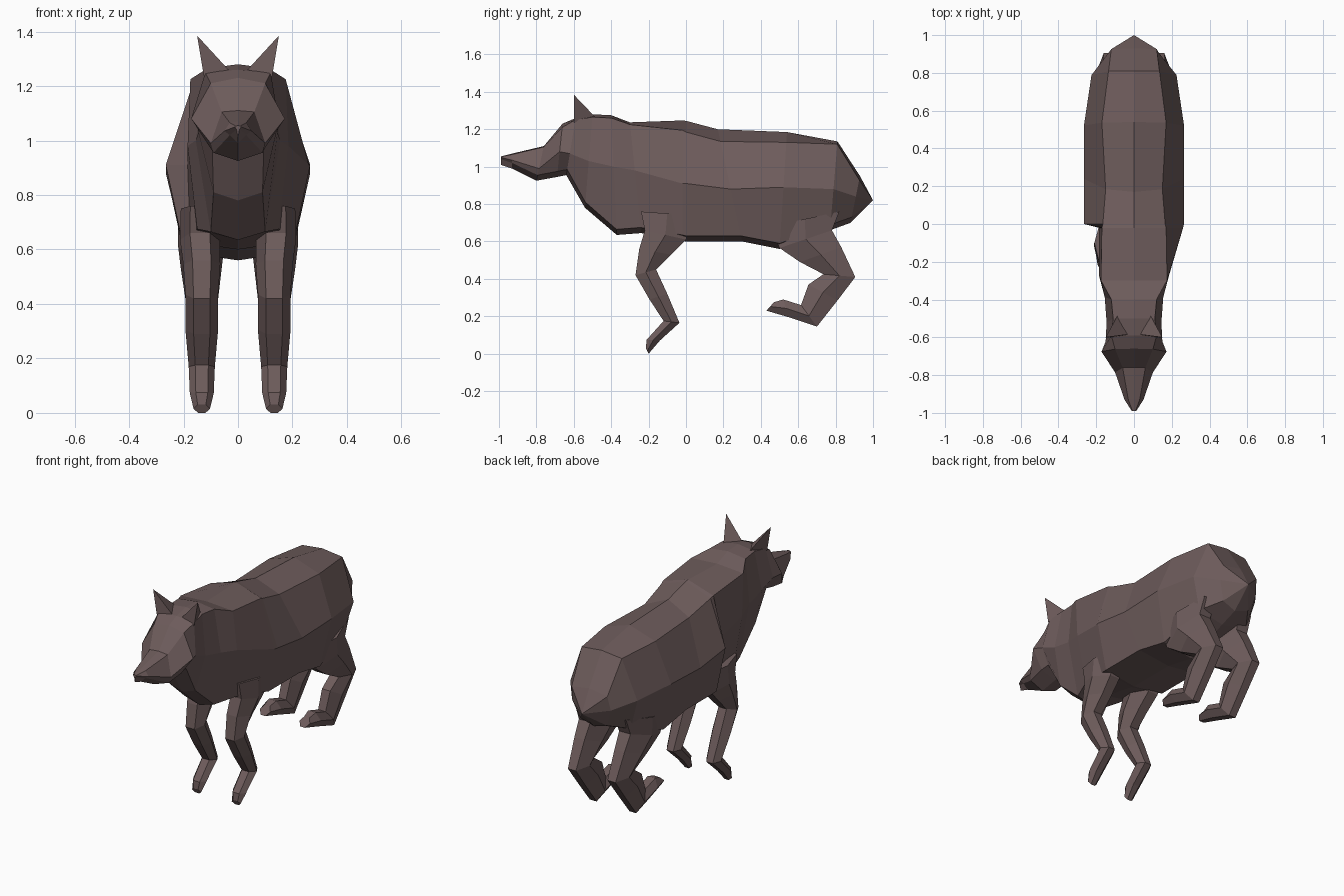
import bpy, bmesh
from mathutils import Vector

fur = bpy.data.materials.new("brown_fur")
fur.diffuse_color = (0.155, 0.107, 0.106, 1)


def make(name, bm):
    bmesh.ops.recalc_face_normals(bm, faces=bm.faces)
    me = bpy.data.meshes.new(name)
    bm.to_mesh(me)
    bm.free()
    me.materials.append(fur)
    ob = bpy.data.objects.new(name, me)
    bpy.context.collection.objects.link(ob)
    return ob


def loft(name, rings, tip=None):
    bm = bmesh.new()
    loops = [[bm.verts.new(p) for p in r] for r in rings]
    n = len(loops[0])
    for a, b in zip(loops, loops[1:]):
        for i in range(n):
            j = (i + 1) % n
            bm.faces.new((a[i], a[j], b[j], b[i]))
    bm.faces.new(loops[0])
    if tip:
        t = bm.verts.new(tip)
        for i in range(n):
            bm.faces.new((loops[-1][i], loops[-1][(i + 1) % n], t))
    else:
        bm.faces.new(loops[-1])
    return make(name, bm)


def body_ring(yt, zt, cx, cz, mx, mz, lx, yb, zb):
    """Eight-sided section: top, corner, middle, low corner, bottom, mirrored."""
    def pt(x, z):
        f = (zt - z) / (zt - zb)
        return (x, yt + (yb - yt) * f, z)
    half = [(cx, cz), (mx, mz), (lx, zb + 0.03)]
    right = [pt(x, z) for x, z in half]
    left = [pt(-x, z) for x, z in reversed(half)]
    return [pt(0, zt)] + right + [pt(0, zb)] + left


# Head, neck, chest, back and rump, from nose to tail
sections = [
    (-0.99, 1.055, 0.008, 1.053, 0.012, 1.05, 0.005, -0.99, 1.01),
    (-0.93, 1.07, 0.03, 1.065, 0.05, 1.035, 0.03, -0.93, 0.99),
    (-0.76, 1.11, 0.06, 1.105, 0.10, 0.99, 0.09, -0.80, 0.925),
    (-0.66, 1.23, 0.10, 1.21, 0.172, 1.08, 0.10, -0.69, 0.945),
    (-0.59, 1.26, 0.12, 1.25, 0.15, 1.07, 0.095, -0.64, 0.955),
    (-0.50, 1.28, 0.11, 1.265, 0.145, 1.03, 0.09, -0.54, 0.78),
    (-0.40, 1.275, 0.12, 1.26, 0.155, 1.00, 0.10, -0.37, 0.635),
    (-0.30, 1.237, 0.175, 1.225, 0.185, 0.98, 0.15, -0.24, 0.645),
    (-0.02, 1.247, 0.17, 1.195, 0.26, 0.91, 0.20, -0.02, 0.605),
    (0.00, 1.245, 0.165, 1.185, 0.265, 0.91, 0.205, 0.00, 0.60),
    (0.17, 1.20, 0.15, 1.135, 0.265, 0.88, 0.205, 0.30, 0.60),
    (0.54, 1.185, 0.17, 1.13, 0.265, 0.89, 0.20, 0.50, 0.56),
    (0.81, 1.135, 0.135, 1.12, 0.225, 0.88, 0.17, 0.77, 0.66),
]
rings = [body_ring(*s) for s in sections]
# stepped shoulder on the left side only
for i, x in ((5, 0.175), (6, 0.185), (7, 0.17)):
    rings[8][i] = (-x, -0.02, rings[8][i][2])
rings.append(body_ring(0.93, 0.95, 0.12, 0.93, 0.13, 0.84, 0.09, 0.88, 0.70))
loft("body", rings, (0, 1.0, 0.82))


def leg(name, side, sections):
    """Six-sided limb; each section is front y,z, back y,z, centre x, half width."""
    rings = []
    for fy, fz, by, bz, cx, w in sections:
        ring = []
        for t, k in ((0, 0.5), (0.5, 1), (1, 0.45), (1, -0.45), (0.5, -1), (0, -0.5)):
            ring.append((side * (cx + k * w), fy + (by - fy) * t, fz + (bz - fz) * t))
        rings.append(ring)
    loft(name, rings)


front = [
    (-0.24, 0.76, 0.04, 0.74, 0.14, 0.07),
    (-0.22, 0.66, 0.00, 0.61, 0.14, 0.073),
    (-0.25, 0.56, -0.08, 0.53, 0.133, 0.068),
    (-0.27, 0.42, -0.16, 0.45, 0.133, 0.06),
    (-0.195, 0.29, -0.10, 0.32, 0.133, 0.06),
    (-0.12, 0.175, -0.035, 0.165, 0.133, 0.048),
    (-0.21, 0.075, -0.14, 0.07, 0.133, 0.044),
    (-0.215, 0.03, -0.20, 0.00, 0.133, 0.03),
]
hind = [
    (0.45, 0.68, 0.82, 0.76, 0.13, 0.09),
    (0.50, 0.565, 0.78, 0.66, 0.135, 0.085),
    (0.61, 0.49, 0.83, 0.57, 0.135, 0.075),
    (0.735, 0.425, 0.905, 0.41, 0.133, 0.06),
    (0.655, 0.37, 0.81, 0.285, 0.133, 0.055),
    (0.615, 0.26, 0.70, 0.145, 0.133, 0.05),
    (0.52, 0.29, 0.55, 0.195, 0.133, 0.05),
    (0.47, 0.275, 0.43, 0.23, 0.133, 0.035),
]
for side, label in ((1, "right"), (-1, "left")):
    leg("front_leg_" + label, side, front)
    leg("hind_leg_" + label, side, hind)
    # Ear: slim three-sided spike
    bm = bmesh.new()
    tip, a, b, c = [bm.verts.new((side * x, y, z)) for x, y, z in (
        (0.15, -0.60, 1.385), (0.035, -0.585, 1.26),
        (0.125, -0.60, 1.235), (0.085, -0.48, 1.26))]
    for f in ((tip, a, b), (tip, b, c), (tip, c, a), (a, c, b)):
        bm.faces.new(f)
    make("ear_" + label, bm)
